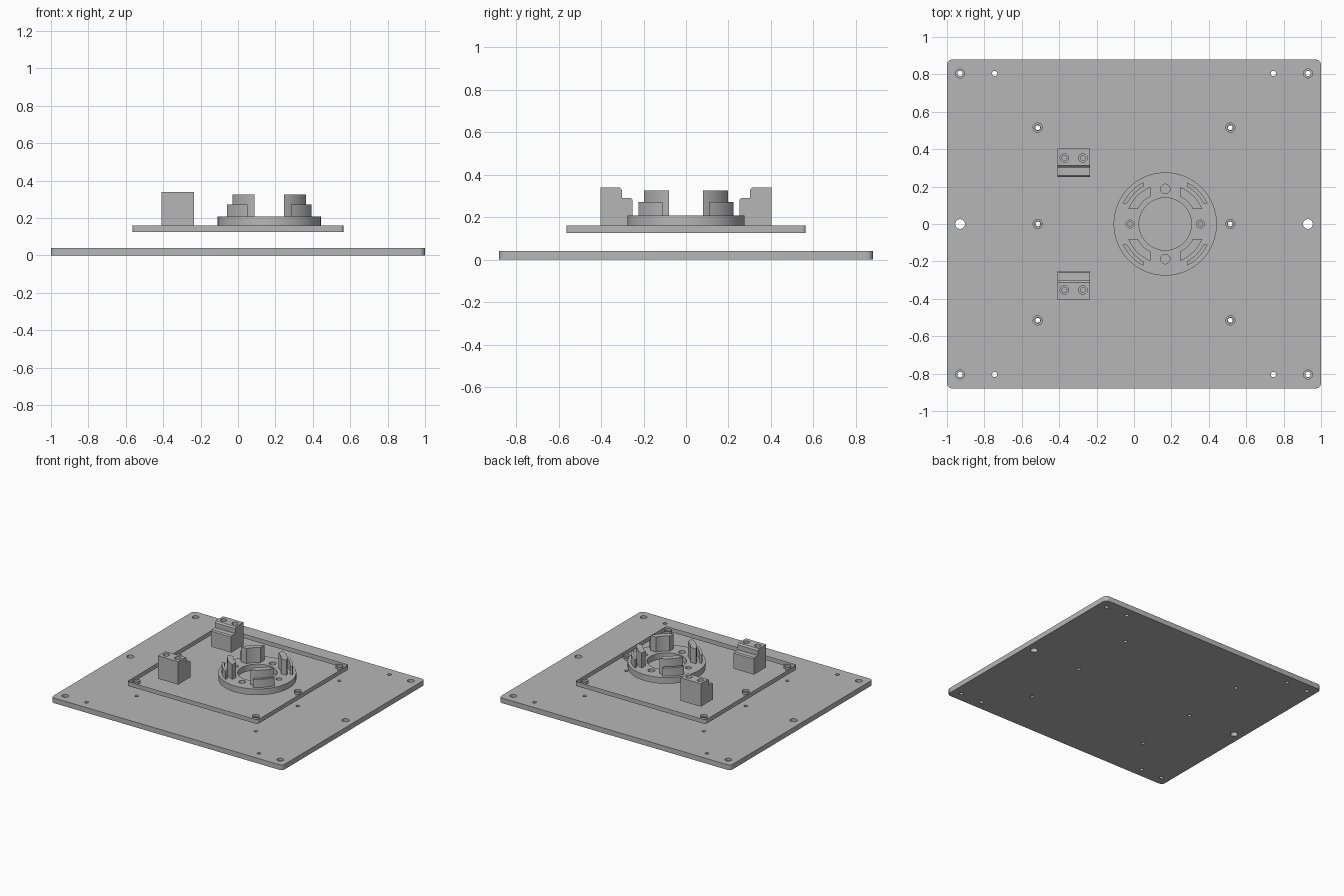
import bpy, bmesh
from math import sin, cos, asin, acos, pi, radians
from mathutils import Vector, Matrix

if "Cube" in bpy.data.objects:
    bpy.data.objects.remove(bpy.data.objects["Cube"])

steel = bpy.data.materials.new("plain_grey")
steel.use_nodes = True
GREY = (0.47, 0.47, 0.47, 1)
steel.diffuse_color = GREY
steel.node_tree.nodes["Principled BSDF"].inputs["Base Color"].default_value = GREY


def finish(name, bm, closed=True):
    """Turn a bmesh into a named grey object."""
    if closed:
        bmesh.ops.recalc_face_normals(bm, faces=bm.faces)
    mesh = bpy.data.meshes.new(name)
    bm.to_mesh(mesh)
    bm.free()
    mesh.materials.append(steel)
    obj = bpy.data.objects.new(name, mesh)
    bpy.context.collection.objects.link(obj)
    return obj


def smooth(obj):
    bpy.ops.object.select_all(action="DESELECT")
    obj.select_set(True)
    bpy.context.view_layer.objects.active = obj
    bpy.ops.object.shade_smooth_by_angle(angle=radians(30))


def prism(bm, points, z0, z1, caps=True):
    """Extrude a flat outline from z0 to z1."""
    low = [bm.verts.new((x, y, z0)) for x, y in points]
    top = [bm.verts.new((x, y, z1)) for x, y in points]
    n = len(points)
    for i in range(n):
        j = (i + 1) % n
        bm.faces.new((low[i], low[j], top[j], top[i]))
    if caps:
        bm.faces.new(low[::-1])
        bm.faces.new(top)


def lathe(bm, x, y, profile, steps=32):
    """Spin (radius, z) points about a vertical axis at x, y."""
    part = bmesh.new()
    verts = [part.verts.new((r, 0, z)) for r, z in profile]
    edges = [part.edges.new(pair) for pair in zip(verts, verts[1:])]
    bmesh.ops.spin(part, geom=verts + edges, cent=(0, 0, 0), axis=(0, 0, 1),
                   angle=2 * pi, steps=steps, use_duplicate=False)
    bmesh.ops.remove_doubles(part, verts=part.verts, dist=0.0001)
    bmesh.ops.recalc_face_normals(part, faces=part.faces)
    part.transform(Matrix.Translation((x, y, 0)))
    temp = bpy.data.meshes.new("temp")
    part.to_mesh(temp)
    part.free()
    bm.from_mesh(temp)
    bpy.data.meshes.remove(temp)


def hole(bm, x, y, r, z0, z1, bore=0, depth=0):
    """Cutter for a hole, with an optional wider bore at the top."""
    if bore:
        prof = [(0, z0), (r, z0), (r, z1 - depth), (bore, z1 - depth),
                (bore, z1 + 0.05), (0, z1 + 0.05)]
    else:
        prof = [(0, z0), (r, z0), (r, z1 + 0.05), (0, z1 + 0.05)]
    lathe(bm, x, y, prof, 24)


def cut(obj, cutter_bm):
    """Subtract the cutter, keep the result as plain mesh."""
    cutter = finish("cutter", cutter_bm)
    cutter.hide_render = True
    mod = obj.modifiers.new("holes", "BOOLEAN")
    mod.operation, mod.solver, mod.object = "DIFFERENCE", "EXACT", cutter
    deps = bpy.context.evaluated_depsgraph_get()
    mesh = bpy.data.meshes.new_from_object(obj.evaluated_get(deps))
    obj.modifiers.clear()
    obj.data = mesh
    bpy.data.objects.remove(cutter)


def rounded_rect(hx, hy, r, steps=6):
    points = []
    for k, (sx, sy) in enumerate([(1, 1), (-1, 1), (-1, -1), (1, -1)]):
        for i in range(steps + 1):
            a = (k + i / steps) * pi / 2
            points.append((sx * (hx - r) + r * cos(a), sy * (hy - r) + r * sin(a)))
    return points


SIDES = (-1, 1)
BASE_TOP, DECK_LOW, DECK_TOP = 0.04, 0.125, 0.16
BOLTS = [(sx * 0.515, y) for sx in SIDES for y in (-0.515, 0, 0.515)]

# Base plate with its drilled holes
bm = bmesh.new()
prism(bm, rounded_rect(1, 0.88, 0.03), 0, BASE_TOP)
base = finish("base_plate", bm)
bm = bmesh.new()
for sx in SIDES:
    hole(bm, sx * 0.93, 0, 0.026, -0.05, BASE_TOP)
    for sy in SIDES:
        hole(bm, sx * 0.93, sy * 0.805, 0.014, -0.05, BASE_TOP, 0.024, 0.02)
        hole(bm, sx * 0.745, sy * 0.805, 0.014, -0.05, BASE_TOP)
for x, y in BOLTS:
    hole(bm, x, y, 0.013, -0.05, BASE_TOP)
cut(base, bm)
smooth(base)

# Raised frame: open rim wall
bm = bmesh.new()
prism(bm, rounded_rect(0.563, 0.563, 0.015), DECK_LOW, DECK_TOP, caps=False)
smooth(finish("raised_rim", bm, closed=False))

# Stepped bolt sleeves inside the rim
bm = bmesh.new()
for x, y in BOLTS:
    lathe(bm, x, y, [(0.015, DECK_LOW), (0.015, 0.142), (0.027, 0.142), (0.027, DECK_TOP)], 24)
smooth(finish("bolt_sleeves", bm, closed=False))

# Round holder: flat ring with pin and screw holes
CX, FLOOR = 0.167, 0.208
bm = bmesh.new()
lathe(bm, CX, 0, [(0.14, DECK_TOP), (0.276, DECK_TOP), (0.276, FLOOR),
                  (0.14, FLOOR), (0.14, DECK_TOP)], 64)
ring = finish("holder_ring", bm)
bm = bmesh.new()
for s in SIDES:
    hole(bm, CX, s * 0.188, 0.025, 0.1, FLOOR)
    hole(bm, CX + s * 0.188, 0, 0.011, 0.1, FLOOR, 0.021, 0.02)
cut(ring, bm)
smooth(ring)


def jaws(name, r_in, r_out, gap_x, gap_y, z1, steps=12):
    """Four ring sectors separated by crossing slots."""
    bm = bmesh.new()
    for sx in SIDES:
        for sy in SIDES:
            points = []
            for r, order in ((r_out, 1), (r_in, -1)):
                a, b = asin(gap_y / r), acos(gap_x / r)
                arc = [a + (b - a) * i / steps for i in range(steps + 1)][::order]
                points += [(CX + sx * r * cos(t), sy * r * sin(t)) for t in arc]
            prism(bm, points, FLOOR, z1)
    smooth(finish(name, bm))


# Tall inner jaws and lower outer walls
jaws("inner_jaws", 0.168, 0.213, 0.078, 0.08, 0.325)
jaws("outer_walls", 0.232, 0.252, 0.117, 0.11, 0.272)

# Pair of stepped clamp blocks, mirrored front to back
SECTION = [(0.252, DECK_TOP), (0.403, DECK_TOP), (0.403, 0.339), (0.312, 0.339),
           (0.302, 0.328), (0.302, 0.29), (0.26, 0.29), (0.252, 0.282)]
for s, side in ((-1, "front"), (1, "back")):
    bm = bmesh.new()
    face = bm.faces.new([bm.verts.new((-0.41, s * y, z)) for y, z in SECTION])
    ext = bmesh.ops.extrude_face_region(bm, geom=[face])
    moved = [v for v in ext["geom"] if isinstance(v, bmesh.types.BMVert)]
    bmesh.ops.translate(bm, verts=moved, vec=Vector((0.175, 0, 0)))
    block = finish(side + "_clamp_block", bm)
    bm = bmesh.new()
    for x in (-0.372, -0.273):
        hole(bm, x, s * 0.353, 0.013, 0.1, 0.339, 0.023, 0.025)
    cut(block, bm)
    smooth(block)
